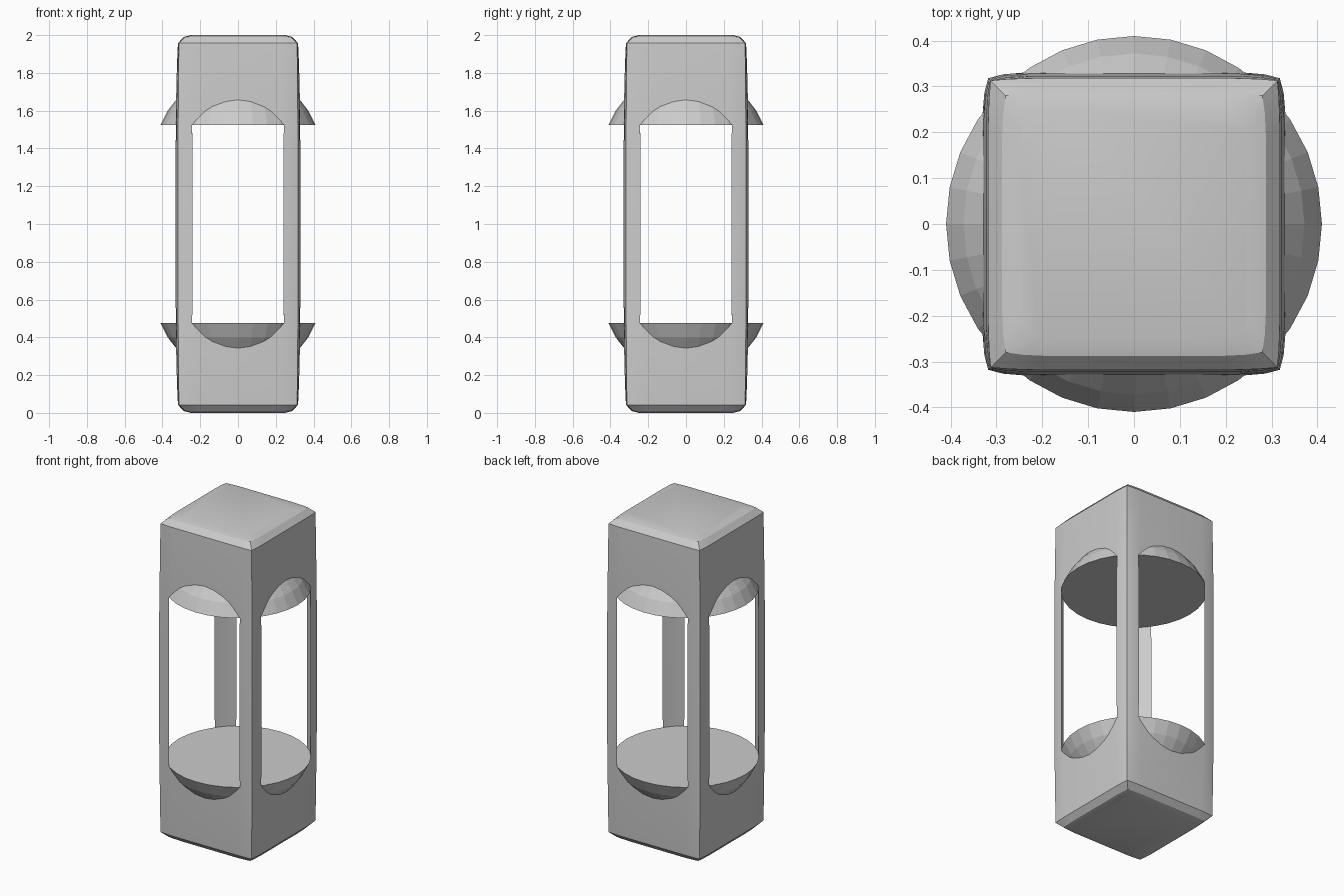
import bpy
import bmesh
import math

cube = bpy.data.objects.get("Cube")
if cube:
    bpy.data.objects.remove(cube, do_unlink=True)

grey = bpy.data.materials.new("plain grey")
grey.use_nodes = True
colour = (0.6, 0.6, 0.6, 1)
grey.diffuse_color = colour
grey.node_tree.nodes["Principled BSDF"].inputs["Base Color"].default_value = colour

MID = 1.0            # height of the mirror plane
HALF_OPENING = 0.525
RADIUS = 0.41
SEGMENTS = 32


def loft(name, rings):
    """Skin a stack of equal-length rings, listed bottom to top, and cap both ends."""
    bm = bmesh.new()
    loops = [[bm.verts.new(p) for p in ring] for ring in rings]
    count = len(loops[0])
    for low, high in zip(loops, loops[1:]):
        for i in range(count):
            j = (i + 1) % count
            bm.faces.new((low[i], low[j], high[j], high[i]))
    bm.faces.new(loops[0][::-1])
    bm.faces.new(loops[-1])
    bmesh.ops.recalc_face_normals(bm, faces=bm.faces)
    mesh = bpy.data.meshes.new(name)
    bm.to_mesh(mesh)
    bm.free()
    mesh.materials.append(grey)
    obj = bpy.data.objects.new(name, mesh)
    bpy.context.collection.objects.link(obj)
    return obj


def circle(r, z):
    step = math.tau / SEGMENTS
    return [(r * math.cos(i * step), r * math.sin(i * step), z) for i in range(SEGMENTS)]


def soft_square(s, inset, z):
    """Square of half width s whose sides bow inward toward the corners."""
    side = [(s, -(s - 0.1)), (s, s - 0.1), (s - inset * 0.35, s - 0.045),
            (s - inset, s - inset), (s - 0.045, s - inset * 0.35)]
    ring = []
    for k in range(4):
        c, n = round(math.cos(k * math.pi / 2)), round(math.sin(k * math.pi / 2))
        ring += [(x * c - y * n, x * n + y * c, z) for x, y in side]
    return ring


# Softly bulging housing: half width, corner inset, height above the middle
profile = [(0.331, 0.013, 0.4), (0.328, 0.012, 0.65), (0.323, 0.009, 0.85),
           (0.318, 0.005, 0.957), (0.288, 0.008, 0.99), (0.25, 0.008, 1.0)]
rings = [soft_square(s, c, MID - h) for s, c, h in reversed(profile)]
rings += [soft_square(s, c, MID + h) for s, c, h in profile]
housing = loft("housing", rings)

# Round chamber cut through the housing, leaving four corner pillars
cutter = loft("chamber_cutter", [circle(RADIUS, MID - HALF_OPENING),
                                 circle(RADIUS, MID + HALF_OPENING)])
cutter.hide_render = True
cut = housing.modifiers.new("chamber", 'BOOLEAN')
cut.operation = 'DIFFERENCE'
cut.solver = 'EXACT'
cut.object = cutter
bpy.context.view_layer.objects.active = housing
housing.select_set(True)
bpy.ops.object.modifier_apply(modifier=cut.name)
bpy.data.objects.remove(cutter, do_unlink=True)
bpy.ops.object.shade_smooth_by_angle(angle=math.radians(28))

# Faceted domes closing the chamber at both ends
BALL = 0.44
base_angle = math.acos(RADIUS / BALL)
for name, sign in (("upper_dome", 1), ("lower_dome", -1)):
    dome = []
    for k in range(6):
        a = base_angle + k * math.radians(11)
        h = BALL * (math.sin(a) - math.sin(base_angle))
        dome.append(circle(BALL * math.cos(a), MID + sign * (HALF_OPENING + h)))
    loft(name, dome if sign > 0 else dome[::-1])
